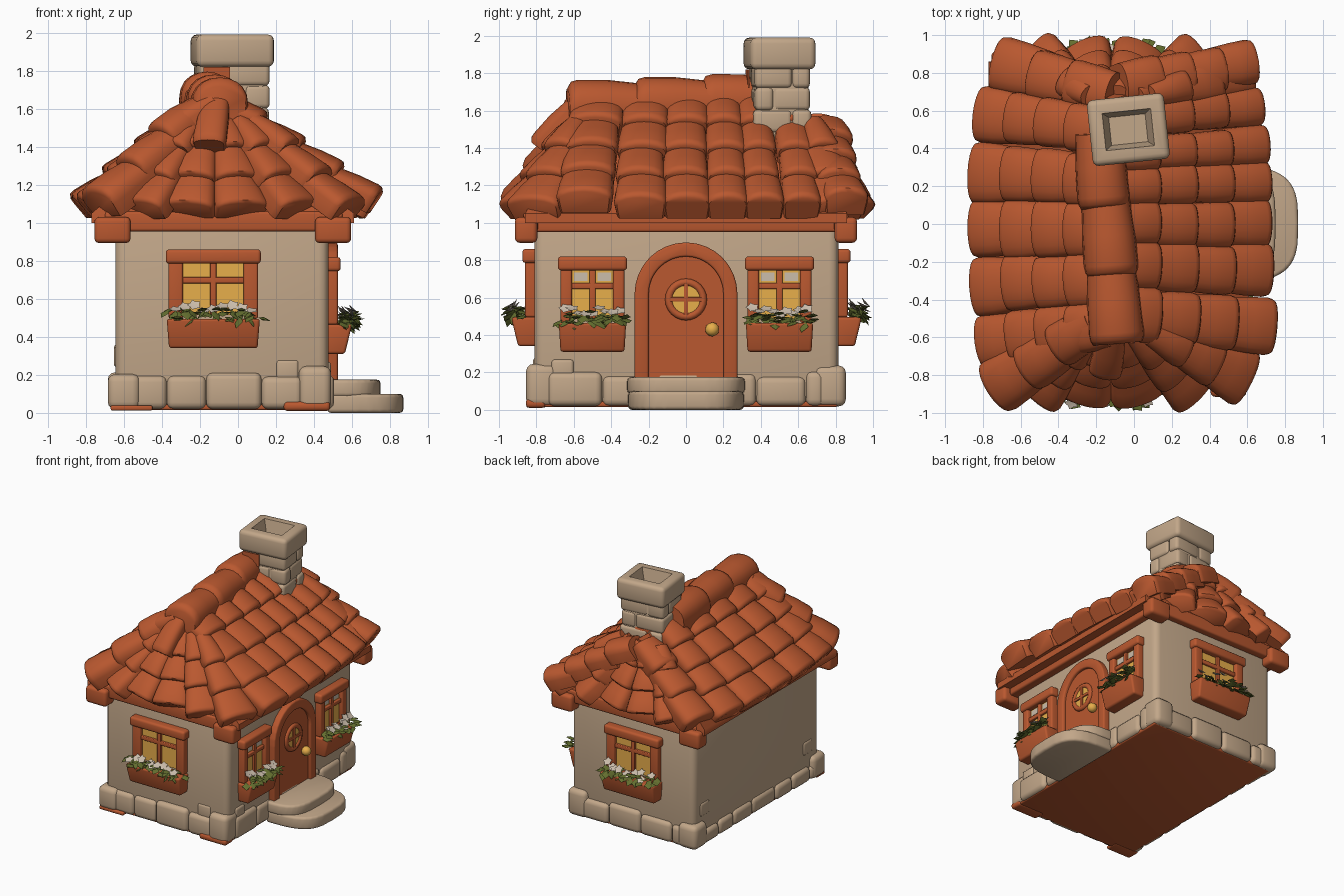
import bpy, bmesh, random
from math import sin, cos, pi, radians
from mathutils import Vector, Matrix

random.seed(4)
rnd = random.uniform
if "Cube" in bpy.data.objects:
    bpy.data.objects.remove(bpy.data.objects["Cube"])


def material(name, rgb):
    m = bpy.data.materials.new(name)
    m.use_nodes = True
    m.diffuse_color = (*rgb, 1)
    m.node_tree.nodes["Principled BSDF"].inputs["Base Color"].default_value = (*rgb, 1)
    return m


CLAY = material("terracotta", (0.49, 0.098, 0.029))
STONE = material("sandstone", (0.54, 0.385, 0.25))
GLASS = material("amber glass", (0.85, 0.45, 0.075))
LEAF = material("leaf green", (0.125, 0.155, 0.028))
PETAL = material("cream", (0.6, 0.51, 0.41))
I = Matrix.Identity(4)
UP = Vector((0, 0, 1))


def finish(name, bm, mat, M=I):
    """Turn a bmesh into a smooth object with sharp creases."""
    bmesh.ops.recalc_face_normals(bm, faces=bm.faces)
    for f in bm.faces:
        f.smooth = True
    for e in bm.edges:
        e.smooth = e.calc_face_angle(0) < radians(50)
    bm.transform(M)
    me = bpy.data.meshes.new(name)
    bm.to_mesh(me)
    bm.free()
    me.materials.append(mat)
    ob = bpy.data.objects.new(name, me)
    bpy.context.collection.objects.link(ob)


def box(name, lo, hi, mat, bevel=0.015, M=I, foot=(1, 1)):
    """Rounded box between two corners; foot narrows its lower, outer end."""
    bm = bmesh.new()
    bmesh.ops.create_cube(bm, size=1)
    lo, hi = Vector(lo), Vector(hi)
    mid = (lo + hi) / 2
    for v in bm.verts:
        low = v.co.z < 0
        v.co = mid + Vector(v.co[i] * (hi - lo)[i] for i in range(3))
        if low:
            v.co.x = mid.x + (v.co.x - mid.x) * foot[0]
            v.co.y = hi.y + (v.co.y - hi.y) * foot[1]
    if bevel:
        bmesh.ops.bevel(bm, geom=bm.edges[:], offset=bevel, segments=3, profile=0.5,
                        affect='EDGES', clamp_overlap=True)
    finish(name, bm, mat, M)


def prism(name, pts, depth, mat, M=I, bevel=0.0):
    """Extrude a closed outline along a vector."""
    bm = bmesh.new()
    f = bm.faces.new([bm.verts.new(p) for p in pts])
    g = bmesh.ops.extrude_face_region(bm, geom=[f])
    bmesh.ops.translate(bm, vec=depth, verts=[v for v in g["geom"] if isinstance(v, bmesh.types.BMVert)])
    if bevel:
        bmesh.ops.bevel(bm, geom=bm.edges[:], offset=bevel, segments=3, profile=0.5,
                        affect='EDGES', clamp_overlap=True)
    finish(name, bm, mat, M)


def tiles(name, a, b, wa, wb, rows, h, lift=0.04):
    """Overlapping arched tiles from eave point a up to point b."""
    a, b = Vector(a), Vector(b)
    u = (b - a).normalized()
    v = u.cross(UP).normalized()
    n = v.cross(u)
    bm = bmesh.new()
    for r in range(rows):
        rings, wob, side = [], rnd(0.98, 1.07), rnd(-0.008, 0.008)
        for s, kw, kh in ((0, 0.9, 0.68), (0.06, 0.98, 0.93), (0.16, 1.02, 1), (0.6, 1, 1), (1.2, 0.92, 0.85)):
            t = min((r + s) / rows, 1.03)
            w = (wa + (wb - wa) * t) * kw * wob / 2
            c = a + (b - a) * t + n * lift * (1 - s / 1.2) + v * side
            ring = [c + v * w * cos(pi * i / 10) + n * h * kh * max(0, sin(pi * i / 10)) ** 0.8 for i in range(11)]
            ring += [c - v * w * 0.9 - n * 0.085, c + v * w * 0.9 - n * 0.085]
            rings.append([bm.verts.new(p) for p in ring])
        for p, q in zip(rings, rings[1:]):
            for i in range(len(p)):
                j = (i + 1) % len(p)
                bm.faces.new((p[i], p[j], q[j], q[i]))
        bm.faces.new(rings[0])
        bm.faces.new(rings[-1])
    finish(name, bm, CLAY)


def place(x, y, turn):
    """Frame of a wall: local -y points outwards."""
    return Matrix.Translation((x, y, 0)) @ Matrix.Rotation(radians(turn), 4, 'Z')


FRONT, RIGHT = place(-0.09, -0.8, 0), place(0.47, 0, 90)
BACK, LEFT = place(-0.09, 0.8, 180), place(-0.635, 0, -90)

# Walls, floor and foundation stones
box("walls", (-0.645, -0.81, 0.03), (0.475, 0.815, 1.02), STONE, 0.05)
box("floor", (-0.64, -0.81, 0.015), (0.475, 0.81, 0.045), CLAY, 0.01)
for M, half, out, h in ((FRONT, 0.5, 0.045, 0.2), (RIGHT, 0.74, 0.03, 0.19), (BACK, 0.5, 0.045, 0.19), (LEFT, 0.74, 0.035, 0.15)):
    x = -half
    while x < half - 0.05:
        w = min(rnd(0.19, 0.3), half - x)
        box("foundation_stone", (x, -out - rnd(-0.008, 0.008), 0.02), (x + w, 0.06, h + rnd(-0.02, 0.02)), STONE, 0.035, M)
        x += w
for x in (-0.6, 0.405):
    for y in (-0.77, 0.77):
        box("corner_stone", (x - 0.085, y - 0.085, 0.018), (x + 0.085, y + 0.085, rnd(0.2, 0.26)), STONE, 0.04)
for M, x, z in ((FRONT, 0.35, 0.23), (LEFT, -0.68, 0.31), (LEFT, 0.66, 0.3), (RIGHT, -0.66, 0.22)):
    box("accent_stone", (x - 0.06, -0.018, z - 0.06), (x + 0.06, 0.05, z + 0.05), STONE, 0.018, M)
box("clay_footing", (0.24, -0.856, 0.01), (0.485, -0.75, 0.06), CLAY, 0.02)
box("clay_footing", (-0.67, -0.854, 0.012), (-0.45, -0.75, 0.04), CLAY, 0.01)

# Eave beams and corner blocks
for x in (-0.66, 0.5):
    box("eave_beam", (x - 0.04, -0.87, 0.95), (x + 0.04, 0.87, 1.06), CLAY)
    for y in (-0.855, 0.855):
        box("beam_end", (x - 0.095, y - 0.06, 0.893), (x + 0.095, y + 0.06, 1.03), CLAY, 0.025)
for y in (-0.83, 0.83):
    box("cross_beam", (-0.7, y - 0.04, 0.955), (0.55, y + 0.04, 1.06), CLAY)

# Roof core
bm = bmesh.new()
for y, ridge in ((-0.86, -0.57), (0.86, 0.66)):
    for x in (-0.77, 0.61):
        for z in (1.0, 1.05):
            bm.verts.new((x, y, z))
    bm.verts.new((-0.12, ridge, 1.6))
bmesh.ops.convex_hull(bm, input=bm.verts[:])
finish("roof_core", bm, CLAY)

# Long slopes: eave position, column centre and width
for x, y, w in ((0.71, -0.54, 0.3), (0.69, -0.25, 0.27), (0.68, 0.0, 0.25), (0.68, 0.23, 0.22),
                (0.67, 0.42, 0.2), (0.64, 0.62, 0.21)):
    tiles("door_side_tiles", (x, y, 1.09 if y < -0.5 else 1.06), (-0.1, y * 0.88, 1.62), w, w * 0.9, 4, 0.075)
for x, y, w in ((-0.79, 0.58, 0.28), (-0.82, 0.27, 0.31), (-0.82, -0.03, 0.31), (-0.81, -0.33, 0.3), (-0.78, -0.62, 0.28)):
    tiles("rear_side_tiles", (x, y, 1.06), (-0.15, y * 0.86, 1.62), w, w * 0.88, 4, 0.08)

# Hipped ends fan out from the ridge
for s, peak in ((-1, 0.58), (1, 0.68)):
    for x, y in ((-0.5, 0.865), (-0.26, 0.88), (0.02, 0.88), (0.31, 0.865), (0.57, 0.815)):
        tiles("hip_tiles", (x, s * y, 1.05), (-0.12 + 0.3 * (x + 0.12), s * peak, 1.51), 0.3, 0.13, 3, 0.075)
tiles("hip_cap", (-0.71, -0.85, 1.07), (-0.2, -0.53, 1.57), 0.29, 0.21, 3, 0.11)
tiles("hip_cap", (-0.7, 0.84, 1.07), (-0.12, 0.7, 1.51), 0.28, 0.24, 3, 0.09)
tiles("hip_cap", (0.61, 0.85, 1.08), (-0.05, 0.74, 1.5), 0.24, 0.23, 4, 0.085)
tiles("small_hip_tile", (-0.14, -0.76, 1.39), (-0.11, -0.6, 1.62), 0.17, 0.15, 1, 0.06)
tiles("ridge_cap", (-0.09, -0.63, 1.595), (-0.18, 0.45, 1.64), 0.29, 0.26, 3, 0.15, 0.02)

# Chimney of rough blocks with a hollow cap
C = place(-0.03, 0.5, 6)
box("chimney_core", (-0.17, -0.14, 1.3), (0.17, 0.14, 1.84), STONE, 0.03, C)
for k in range(4):
    z, cut = 1.36 + 0.12 * k, 0.05 * (-1) ** k
    for sx in (-1, 1):
        for sy in (-1, 1):
            xs, ys = sorted((cut, sx * rnd(0.175, 0.19))), sorted((-cut, sy * rnd(0.145, 0.16)))
            box("chimney_block", (xs[0], ys[0], z), (xs[1], ys[1], z + 0.125), STONE, 0.025, C)
box("chimney_flashing", (-0.17, -0.165, 1.72), (-0.03, -0.157, 1.82), CLAY, 0, C)
bm = bmesh.new()
bmesh.ops.create_cube(bm, size=1)
bm.transform(Matrix.Translation((0, 0, 1.905)) @ Matrix.Diagonal((0.41, 0.35, 0.17, 1)))
bmesh.ops.bevel(bm, geom=bm.edges[:], offset=0.032, segments=3, profile=0.5, affect='EDGES')
top = max(bm.faces, key=lambda f: f.calc_center_median().z)
bmesh.ops.inset_region(bm, faces=[top], thickness=0.062)
g = bmesh.ops.extrude_face_region(bm, geom=[top])
vs = [v for v in g["geom"] if isinstance(v, bmesh.types.BMVert)]
bmesh.ops.scale(bm, vec=(0.75, 0.75, 1), verts=vs)
bmesh.ops.translate(bm, vec=(0, 0, -0.11), verts=vs)
bmesh.ops.delete(bm, geom=[top], context='FACES_ONLY')
finish("chimney_cap", bm, STONE, C)


def plants(w, z, M):
    """Thick pointed leaves and star blossoms along a flower box."""
    leaves, blooms = bmesh.new(), bmesh.new()
    count = 44
    for i in range(count):
        c = Vector((w * (i / (count - 1) - 0.5), rnd(-0.13, -0.05), z + rnd(-0.02, 0.03)))
        d = Vector((rnd(-0.7, 0.7), rnd(-0.9, -0.2), rnd(-0.9, 0.2))).normalized() * rnd(0.065, 0.085)
        q = d.cross(UP).normalized() * 0.032
        n = q.cross(d).normalized() * 0.009
        ends = [leaves.verts.new(p) for p in (c, c + d / 2 + q, c + d, c + d / 2 - q)]
        for side in (n, -n):
            mid = leaves.verts.new(c + d * 0.45 + side)
            for k in range(4):
                leaves.faces.new((ends[k], ends[(k + 1) % 4], mid))
    for i in range(9):
        c = Vector(((i / 8 - 0.5) * w * 0.85, rnd(-0.15, -0.06), z + rnd(0.015, 0.055)))
        R = Matrix.Rotation(rnd(0.3, 0.9), 3, 'X')
        star = [blooms.verts.new(c + R @ Vector((cos(k * pi / 5), sin(k * pi / 5), 0.15)) * (0.038 if k % 2 else 0.026))
                for k in range(10)]
        for dz in (0, -0.008):
            mid = blooms.verts.new(c + R @ Vector((0, 0, dz)))
            for k in range(10):
                blooms.faces.new((mid, star[k], star[(k + 1) % 10]))
    finish("leaves", leaves, LEAF, M)
    finish("blossoms", blooms, PETAL, M)


def window(M, w, top, sill, bar):
    """Framed window with cross bars and a planted flower box."""
    h = w / 2
    box("window_glass", (-h + 0.03, -0.022, sill), (h - 0.03, -0.014, top - 0.04), GLASS, 0, M)
    for s in (-1, 1):
        x = s * (h - bar / 2)
        box("window_jamb", (x - bar / 2, -0.055, sill - 0.02), (x + bar / 2, 0.03, top - 0.03), CLAY, 0.012, M)
    box("window_lintel", (-h - 0.015, -0.07, top - 0.075), (h + 0.015, 0.03, top), CLAY, 0.018, M)
    mid = (top + sill) / 2 + 0.01
    box("window_bar", (-0.016, -0.042, sill), (0.016, 0, top - 0.04), CLAY, 0.006, M)
    box("window_bar", (-h + 0.03, -0.042, mid - 0.016), (h - 0.03, 0, mid + 0.016), CLAY, 0.006, M)
    box("flower_box", (-h - 0.01, -0.13, sill - 0.175), (h + 0.01, 0.02, sill - 0.02), CLAY, 0.015, M, (0.95, 0.75))
    plants(w, sill + 0.005, M)


window(place(-0.13, -0.805, 0), 0.47, 0.86, 0.515, 0.075)
window(place(-0.11, 0.81, 180), 0.47, 0.86, 0.515, 0.075)
for y in (-0.5, 0.5):
    M = place(0.47, y, 90)
    window(M, 0.34, 0.82, 0.485, 0.06)
    for x in (-0.063, 0.063):
        box("pale_pane", (x - 0.036, -0.027, 0.69), (x + 0.036, -0.02, 0.735), PETAL, 0, M)


# Arched door with frame, round window and knob
def arch(r, y):
    return [(-r, y, 0.16)] + [(-r * cos(pi * i / 16), y, 0.62 + r * sin(pi * i / 16)) for i in range(17)] + [(r, y, 0.16)]


prism("door", arch(0.21, -0.005), (0, -0.025, 0), CLAY, RIGHT)
prism("door_frame", arch(0.275, -0.055) + arch(0.2, -0.055)[::-1], (0, 0.08, 0), CLAY, RIGHT, 0.012)
D = RIGHT @ Matrix.Translation((0, -0.031, 0.59)) @ Matrix.Rotation(pi / 2, 4, 'X')
ring = [(cos(2 * pi * i / 24), sin(2 * pi * i / 24)) for i in range(24)]
prism("door_glass", [(x * 0.09, y * 0.09, 0) for x, y in ring], (0, 0, 0.006), GLASS, D)
bm = bmesh.new()
loops = [[bm.verts.new((x * (0.092 + 0.02 * cos(a)), y * (0.092 + 0.02 * cos(a)), 0.018 * sin(a))) for x, y in ring]
         for a in (2 * pi * k / 8 for k in range(8))]
for k in range(8):
    for i in range(24):
        p, q, j = loops[k], loops[(k + 1) % 8], (i + 1) % 24
        bm.faces.new((p[i], p[j], q[j], q[i]))
finish("door_window_ring", bm, CLAY, D)
box("door_window_bar", (-0.012, -0.09, 0), (0.012, 0.09, 0.015), CLAY, 0.004, D)
box("door_window_bar", (-0.09, -0.012, 0), (0.09, 0.012, 0.015), CLAY, 0.004, D)
bm = bmesh.new()
bmesh.ops.create_icosphere(bm, subdivisions=2, radius=0.038)
finish("door_knob", bm, GLASS, RIGHT @ Matrix.Translation((0.14, -0.055, 0.43)))

# Rounded doorsteps
for name, half, depth, z, h in (("upper_step", 0.315, 0.28, 0.085, 0.09), ("lower_step", 0.31, 0.4, 0.0, 0.1)):
    pts = [(half * (1 if i < 8 else -1) * abs(cos(pi * i / 16)) ** 0.6, -depth * max(0, sin(pi * i / 16)) ** 0.6, z)
           for i in range(17)]
    prism(name, pts, (0, 0, h), STONE, RIGHT, 0.02)
